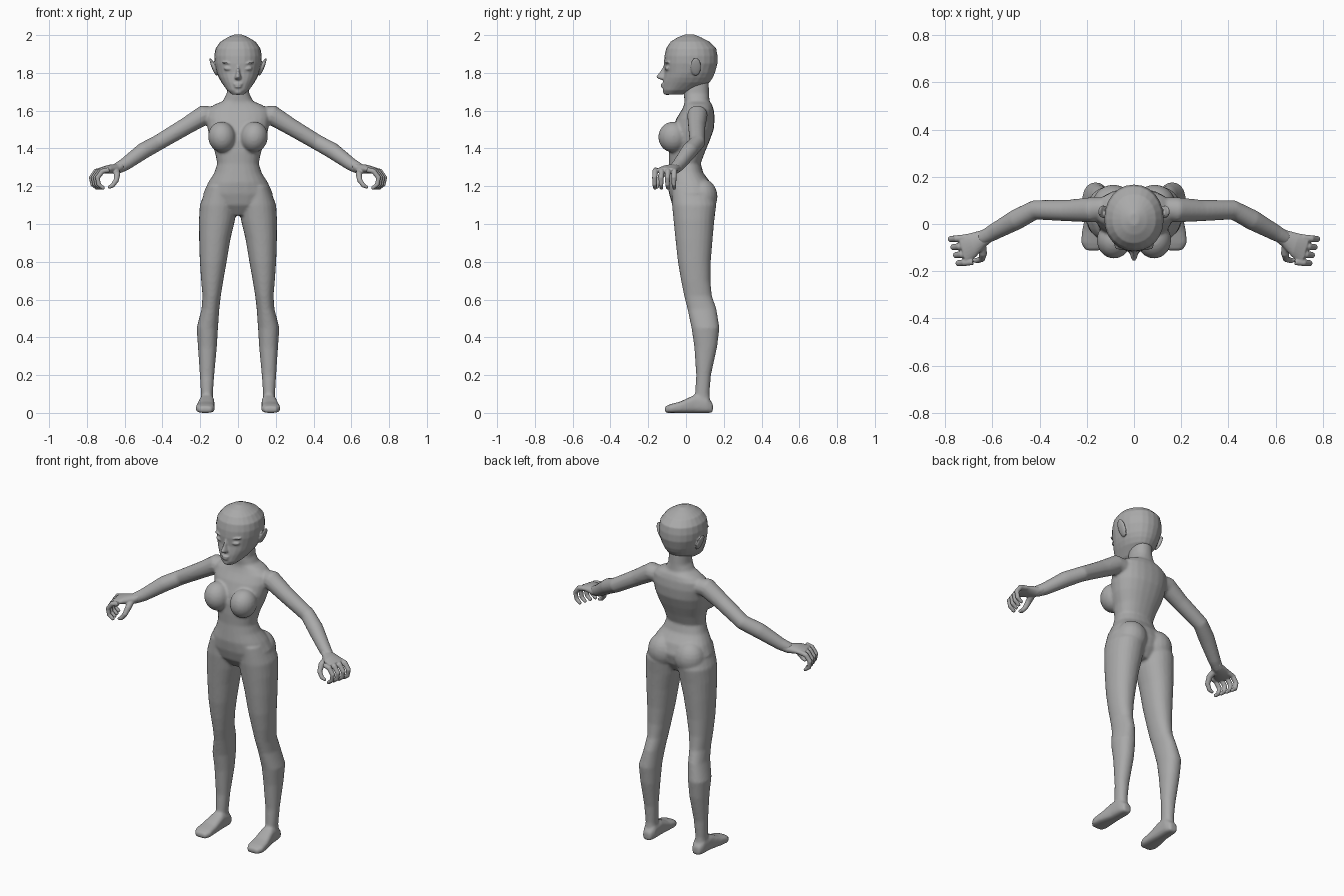
import bpy, bmesh, math
from mathutils import Vector, Matrix

SKIN = bpy.data.materials.new("grey clay")
SKIN.diffuse_color = (0.40, 0.40, 0.40, 1)
N = 24


def spow(v, p):
    return math.copysign(abs(v) ** (2 / p), v)


def loft(bm, rings):
    """Skin a list of equal point rings and cap both ends."""
    vs = [[bm.verts.new(p) for p in r] for r in rings]
    for a, b in zip(vs, vs[1:]):
        for i in range(len(a)):
            j = (i + 1) % len(a)
            bm.faces.new((a[i], a[j], b[j], b[i]))
    bm.faces.new(vs[0])
    bm.faces.new(vs[-1])


def level(z, cx, hw, yf, ym, yb, p=2.0):
    """Horizontal section with separate front and back depth."""
    out = []
    for k in range(N):
        t = 2 * math.pi * k / N
        c, s = spow(math.cos(t), p), spow(math.sin(t), p)
        out.append(Vector((cx + hw * c, ym + (yb - ym if s > 0 else ym - yf) * s, z)))
    return out


def tube(bm, pts, ref, side):
    """Round limb through (x, y, z, radius) points with a soft rounded tip."""
    P = [Vector((side * p[0], p[1], p[2])) for p in pts]
    R = [p[3] for p in pts]
    d = (P[-1] - P[-2]).normalized()
    P.append(P[-1] + d * R[-1] * 0.7)
    R.append(R[-1] * 0.6)
    rings = []
    for i, c in enumerate(P):
        t = (P[min(i + 1, len(P) - 1)] - P[max(i - 1, 0)]).normalized()
        u = Vector(ref).cross(t).normalized()
        v = t.cross(u)
        rings.append([c + R[i] * (u * math.cos(a) + v * math.sin(a))
                      for a in (2 * math.pi * k / 14 for k in range(14))])
    loft(bm, rings)


def ball(bm, c, r, rot=0.0):
    m = Matrix.Translation(c) @ Matrix.Rotation(rot, 4, 'Y') @ Matrix.Diagonal((*r, 1))
    bmesh.ops.create_uvsphere(bm, u_segments=20, v_segments=12, radius=1, matrix=m)


def finish(name, bm, voxel, smooth):
    """Fuse the overlapping forms into one smooth skin."""
    bmesh.ops.recalc_face_normals(bm, faces=bm.faces)
    me = bpy.data.meshes.new(name)
    bm.to_mesh(me)
    bm.free()
    me.materials.append(SKIN)
    me.shade_smooth()
    ob = bpy.data.objects.new(name, me)
    bpy.context.collection.objects.link(ob)
    rm = ob.modifiers.new("fuse", 'REMESH')
    rm.mode = 'VOXEL'
    rm.voxel_size = voxel
    rm.use_smooth_shade = True
    sm = ob.modifiers.new("soften", 'SMOOTH')
    sm.factor = 0.5
    sm.iterations = smooth
    return ob


# Body: torso and neck sections (z, half width, front, middle, back)
bm = bmesh.new()
TORSO = [(1.045, .06, -.03, .04, .10), (1.10, .16, -.072, .04, .135), (1.16, .185, -.09, .04, .15),
         (1.22, .158, -.098, .03, .13), (1.27, .126, -.094, .01, .092), (1.32, .110, -.09, 0, .078),
         (1.38, .122, -.092, .01, .10), (1.44, .145, -.09, .02, .125), (1.50, .160, -.075, .03, .147),
         (1.56, .168, -.05, .04, .152), (1.605, .162, -.022, .05, .147), (1.632, .125, -.01, .06, .138),
         (1.65, .080, -.008, .055, .125), (1.69, .060, -.012, .05, .122), (1.76, .056, -.012, .05, .12)]
loft(bm, [level(z, 0, w, f, m, b, 2.25) for z, w, f, m, b in TORSO])

# Leg sections (z, inner x, outer x, front, back)
LEG = [(1.20, .03, .165, -.075, .13), (1.10, .006, .202, -.074, .160), (1.02, .016, .207, -.066, .150),
       (.92, .040, .206, -.056, .141), (.80, .060, .202, -.043, .131), (.70, .078, .195, -.026, .129),
       (.62, .091, .188, -.010, .137), (.55, .099, .193, .008, .161), (.45, .106, .219, .029, .177),
       (.35, .112, .212, .044, .165), (.20, .126, .202, .054, .132), (.10, .133, .196, .048, .124),
       (.05, .132, .197, .04, .13), (.015, .135, .195, .05, .13)]
# Foot sections along y (y, centre x, half width, height)
FOOT = [(.142, .163, .024, .050), (.11, .163, .037, .085), (.045, .165, .040, .095),
        (-.03, .172, .048, .060), (-.08, .174, .051, .047), (-.112, .172, .034, .034)]
ARM = [(.10, .07, 1.575, .045), (.18, .06, 1.577, .054), (.28, .057, 1.515, .046),
       (.42, .060, 1.432, .042), (.50, .018, 1.388, .044), (.60, -.037, 1.315, .035),
       (.645, -.062, 1.291, .030)]
for s in (-1, 1):
    loft(bm, [level(z, s * (a + b) / 2, (b - a) / 2, f, (f + b2) / 2, b2, 2.15)
              for z, a, b, f, b2 in LEG])
    loft(bm, [[Vector((s * cx + w * spow(math.cos(t), 3), y, h / 2 + h / 2 * spow(math.sin(t), 3)))
               for t in (2 * math.pi * k / N for k in range(N))] for y, cx, w, h in FOOT])
    tube(bm, ARM, (0, 0, 1), s)
    ball(bm, (s * .085, -.068, 1.46), (.073, .079, .082), s * .15)    # bust
    ball(bm, (s * .088, .085, 1.145), (.088, .082, .095))             # seat
finish("body", bm, .0075, 5)

# Head sections (z, half width, front, middle, back)
bm = bmesh.new()
HEAD = [(1.685, .030, -.112, -.075, -.02), (1.708, .058, -.122, -.05, .06), (1.75, .088, -.122, -.01, .125),
        (1.775, .102, -.118, 0, .142), (1.80, .112, -.114, .01, .153), (1.85, .124, -.117, .02, .167),
        (1.89, .126, -.114, .02, .167), (1.93, .119, -.105, .02, .16), (1.965, .093, -.082, .02, .125),
        (1.988, .056, -.045, .02, .08), (2.003, .02, -.005, .02, .045)]
loft(bm, [level(z, 0, w, f, m, b, 2.1) for z, w, f, m, b in HEAD])
# Nose
loft(bm, [level(z, 0, w, f, -.10, -.09) for z, w, f in
          [(1.762, .012, -.125), (1.770, .021, -.149), (1.779, .019, -.159),
           (1.80, .012, -.142), (1.825, .009, -.125), (1.85, .008, -.114)]])
# Lips and chin
ball(bm, (0, -.119, 1.739), (.024, .014, .0065))
ball(bm, (0, -.119, 1.726), (.020, .014, .0065))
ball(bm, (0, -.098, 1.700), (.026, .024, .017))
for s in (-1, 1):
    ball(bm, (s * .050, -.094, 1.822), (.026, .018, .012), s * -.12)   # closed eyelid
    ball(bm, (s * .052, -.094, 1.852), (.034, .018, .006), s * -.12)   # brow
    ball(bm, (s * .130, .052, 1.832), (.010, .028, .052), s * .38)     # ear
finish("head", bm, .005, 2)

# Hands: palm, curled fingers and thumb
bm = bmesh.new()
PALM = [(.615, -.046, 1.305, .033, .030), (.640, -.062, 1.292, .036, .027),
        (.685, -.090, 1.290, .052, .023), (.730, -.110, 1.282, .064, .016)]
THUMB = [(.645, -.085, 1.285, .018), (.640, -.125, 1.262, .017), (.645, -.148, 1.230, .014),
         (.665, -.155, 1.203, .012), (.682, -.152, 1.195, .009)]
for s in (-1, 1):
    side = Vector((s * -.28, -1, 0)).normalized()
    loft(bm, [[Vector((s * x, y, z)) + side * w * math.cos(a) + Vector((0, 0, h * math.sin(a)))
               for a in (2 * math.pi * k / N for k in range(N))] for x, y, z, w, h in PALM])
    tube(bm, THUMB, (1, 0, 0), s)
    for i in range(4):
        dx, y = -.011 * i, -.058 - .034 * i
        tube(bm, [(.715 + dx, y, 1.287, .014), (.752 + dx, y - .004, 1.279, .0145),
                  (.777 + dx, y - .006, 1.245, .0135), (.770 + dx, y - .006, 1.209, .012),
                  (.746 + dx, y - .004, 1.190, .010)], (0, 1, 0), s)
finish("hands", bm, .004, 2)
